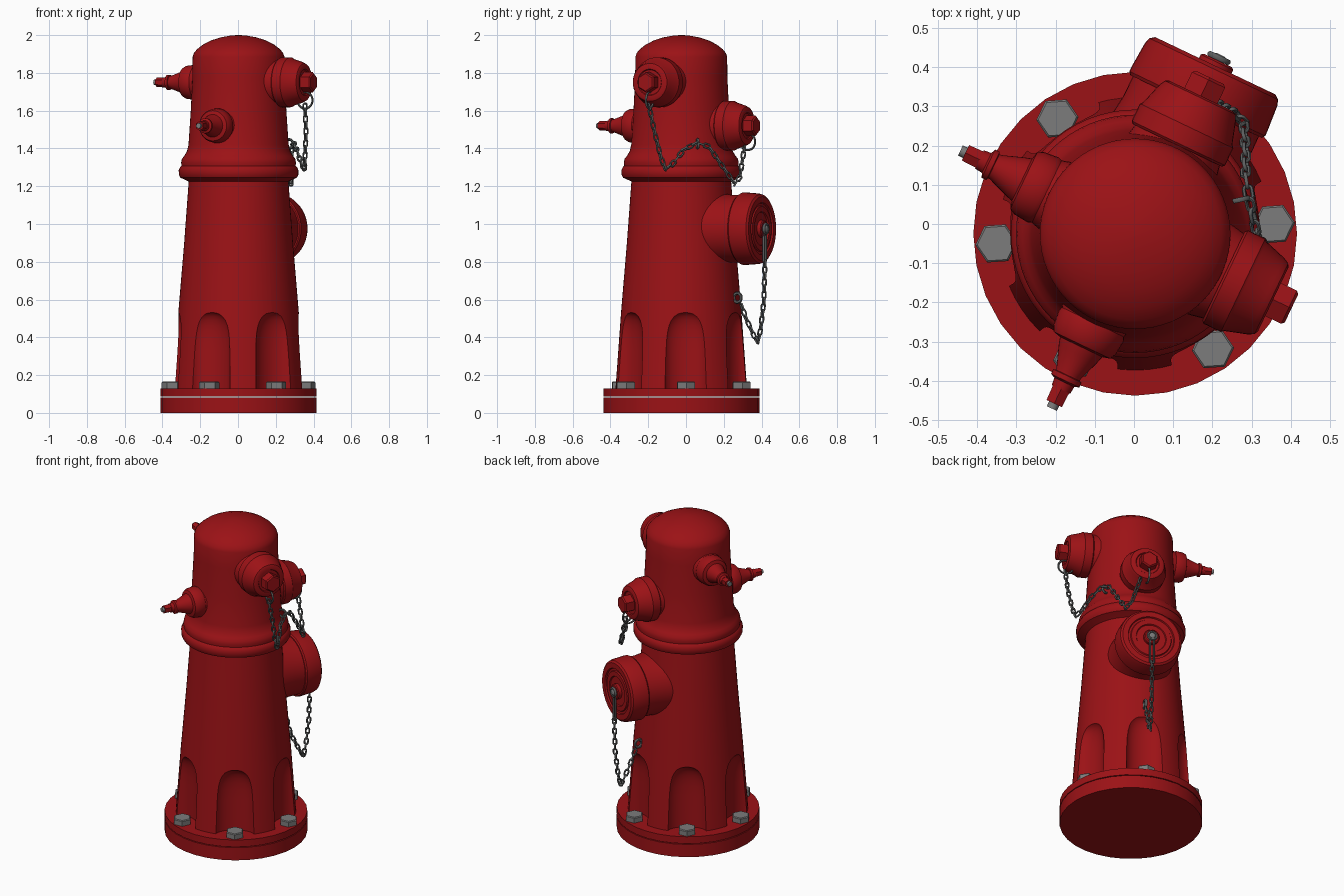
import bpy, bmesh
from math import sin, cos, pi, radians
from mathutils import Matrix, Vector

cube = bpy.data.objects.get("Cube")
if cube:
    bpy.data.objects.remove(cube, do_unlink=True)

CX, CY = 0.003, -0.025          # main axis of the hydrant
TURN = 64.5                     # heading of the rear outlets


def material(name, rgb):
    m = bpy.data.materials.new(name)
    m.use_nodes = True
    m.diffuse_color = (*rgb, 1)
    m.node_tree.nodes["Principled BSDF"].inputs["Base Color"].default_value = (*rgb, 1)
    return m


RED = material("red paint", (0.33, 0.006, 0.008))
STEEL = material("bolt grey", (0.20, 0.20, 0.20))
CHAIN = material("chain grey", (0.11, 0.115, 0.115))


def finish(bm, name, mat, matrix=Matrix(), angle=32):
    bmesh.ops.remove_doubles(bm, verts=bm.verts, dist=1e-5)
    bmesh.ops.recalc_face_normals(bm, faces=bm.faces)
    me = bpy.data.meshes.new(name)
    bm.to_mesh(me)
    bm.free()
    me.materials.append(mat)
    ob = bpy.data.objects.new(name, me)
    ob.matrix_world = matrix
    bpy.context.collection.objects.link(ob)
    smooth(ob, angle)
    return ob


def smooth(ob, angle=32):
    bpy.ops.object.select_all(action='DESELECT')
    ob.select_set(True)
    bpy.context.view_layer.objects.active = ob
    bpy.ops.object.shade_smooth_by_angle(angle=radians(angle))


def lathe(bm, profile, segs, matrix=Matrix()):
    """Spin (height, radius) pairs round local z and close both ends."""
    pts = [(profile[0][0], 0)] + list(profile) + [(profile[-1][0], 0)]
    rings = []
    for h, r in pts:
        if r == 0:
            rings.append([bm.verts.new(matrix @ Vector((0, 0, h)))] * segs)
        else:
            rings.append([bm.verts.new(matrix @ Vector((r * cos(2 * pi * k / segs),
                          r * sin(2 * pi * k / segs), h))) for k in range(segs)])
    for a, b in zip(rings, rings[1:]):
        for k in range(segs):
            n = (k + 1) % segs
            quad = list(dict.fromkeys((a[k], a[n], b[n], b[k])))
            if len(quad) > 2:
                bm.faces.new(quad)


def turned(name, profile, segs, mat, matrix):
    bm = bmesh.new()
    lathe(bm, profile, segs)
    return finish(bm, name, mat, matrix)


def upright(z=0):
    return Matrix.Translation((CX, CY, z))


def outward(z, heading):
    """Local z runs out from the main axis along the heading."""
    return upright(z) @ Matrix.Rotation(radians(heading), 4, 'Z') @ Matrix.Rotation(pi / 2, 4, 'Y')


def at(dist, z, heading=TURN):
    return outward(z, heading) @ Vector((0, 0, dist))


# Flange, in two plates with a fine joint
turned("flange_lower", [(0, .413), (.081, .413)], 32, RED, upright())
turned("flange_upper", [(.086, .413), (.13, .413)], 32, RED, upright())

# Barrel with collar and dome
barrel = turned("barrel", [
    (.1, .35), (.13, .348), (.53, .319), (.9, .288), (1.225, .264), (1.235, .285),
    (1.245, .308), (1.26, .316), (1.285, .317), (1.302, .309), (1.308, .302),
    (1.325, .304), (1.345, .3), (1.36, .288), (1.385, .273), (1.42, .265),
    (1.6, .253), (1.78, .244), (1.885, .243), (1.905, .236), (1.925, .22),
    (1.95, .188), (1.972, .145), (1.988, .095), (1.997, .045), (2.0, .01)],
    64, RED, upright())

# Arched pockets above the flange bolts
bm = bmesh.new()
arch = [(.05, 1)] + [(.33 + .205 * t, (1 - t ** 3) ** (1 / 3)) for t in (0, .3, .5, .65, .78, .88, .95, .985)]
arch.append((.536, .08))
for i in range(6):
    place = (Matrix.Rotation(radians(4 + 60 * i), 4, 'Z') @ Matrix.Translation((.345, 0, 0))
             @ Matrix.Diagonal((.07, .113, 1, 1)))
    lathe(bm, arch, 32, place)
cutter = finish(bm, "pocket_cutter", RED, upright())
cutter.hide_render = True
bpy.context.view_layer.objects.active = barrel
mod = barrel.modifiers.new("pockets", 'BOOLEAN')
mod.operation, mod.solver, mod.object = 'DIFFERENCE', 'EXACT', cutter
bpy.ops.object.modifier_move_to_index(modifier=mod.name, index=0)
bpy.ops.object.modifier_apply(modifier=mod.name)
bpy.data.objects.remove(cutter, do_unlink=True)
smooth(barrel)

# Flange bolts
for i in range(6):
    m = upright() @ Matrix.Rotation(radians(4 + 60 * i), 4, 'Z') @ Matrix.Translation((.355, 0, 0))
    turned(f"flange_bolt_{i + 1}", [(.12, .054), (.16, .054), (.165, .049)], 6, STEEL, m)

# Large low outlet with ringed cap
big = outward(.975, TURN)
turned("large_outlet_neck", [(.1, .2), (.24, .187), (.3, .179), (.38, .178)], 48, RED, big)
turned("large_outlet_cap", [
    (.36, .186), (.368, .192), (.38, .192), (.45, .187), (.466, .182), (.475, .17),
    (.475, .138), (.466, .134), (.466, .122), (.473, .118), (.473, .09),
    (.466, .086), (.466, .06)], 48, RED, big)
turned("large_outlet_boss", [(.45, .046), (.485, .046), (.49, .04)], 24, RED, big)
turned("large_outlet_pin", [(.48, .018), (.502, .018), (.506, .012)], 16, STEEL, big)

# Two capped hose outlets
for name, z, heading in (("side", 1.75, TURN - 90), ("rear", 1.52, TURN)):
    m = outward(z, heading)
    turned(f"{name}_outlet_neck", [(.12, .14), (.22, .126), (.25, .12), (.27, .12)], 40, RED, m)
    turned(f"{name}_outlet_cap", [
        (.25, .126), (.256, .132), (.305, .132), (.312, .126), (.37, .108), (.385, .1),
        (.39, .09), (.39, .07), (.384, .066), (.384, .02)], 40, RED, m)
    turned(f"{name}_outlet_nut", [(.37, .054), (.435, .054), (.442, .046)], 6, RED, m)

# Two small stepped valves
for name, z, heading in (("front", 1.52, TURN + 180), ("left", 1.75, TURN + 90)):
    m = outward(z, heading)
    turned(f"{name}_valve_body", [
        (.15, .105), (.23, .094), (.25, .088), (.26, .092), (.3, .088), (.315, .08),
        (.32, .06), (.34, .054), (.395, .034), (.4, .034), (.402, .04), (.415, .04),
        (.42, .028), (.44, .026)], 32, RED, m)
    turned(f"{name}_valve_nut", [(.42, .027), (.48, .025)], 6, RED, m)
    turned(f"{name}_valve_tip", [(.47, .015), (.494, .014)], 12, STEEL, m)


def add_link(bm, centre, along, side, length, width, wire):
    """Oval wire loop, long way along one axis, wide along another."""
    u = Vector(along).normalized()
    v = Vector(side)
    v = (v - u * v.dot(u)).normalized()
    w = u.cross(v)
    rad, half = width / 2 - wire, max(0, (length - width) / 2)
    rows = []
    for k in range(16):
        a = 2 * pi * (k + .5) / 16
        out = u * cos(a) + v * sin(a)
        mid = Vector(centre) + out * rad + u * (half if cos(a) > 0 else -half)
        rows.append([bm.verts.new(mid + (out * cos(b) + w * sin(b)) * wire)
                     for b in (2 * pi * j / 6 for j in range(6))])
    for k in range(16):
        a, b = rows[k], rows[(k + 1) % 16]
        for j in range(6):
            n = (j + 1) % 6
            bm.faces.new((a[j], a[n], b[n], b[j]))


def add_chain(bm, points, pitch=.033):
    """Links at even steps along a path, each turned a quarter from the last."""
    pts = [Vector(p) for p in points]
    left, count = 0, 0
    for a, b in zip(pts, pts[1:]):
        step = b - a
        u = step.normalized()
        v = u.cross(Vector((.3, .8, .2))).normalized()
        w = u.cross(v)
        d = left
        while d < step.length:
            s = v + w if count % 2 else v - w
            add_link(bm, a + u * d, u, s, .048, .031, .0052)
            count += 1
            d += pitch
        left = d - step.length


# Chain joining the two hose caps, slung from an eye on the barrel
bm = bmesh.new()
add_chain(bm, [(.355, -.195, 1.62), (.36, -.165, 1.48), (.355, -.135, 1.36), (.352, -.11, 1.29),
               (.335, -.07, 1.32), (.31, -.01, 1.395), (.295, .06, 1.43), (.285, .12, 1.41),
               (.285, .19, 1.31), (.28, .26, 1.21), (.255, .285, 1.25), (.21, .31, 1.41)])
out = at(1, 0, 12) - at(0, 0, 12)
add_link(bm, at(.28, 1.425, 18), (0, 0, 1), out, .06, .06, .007)
for z, heading in ((1.655, TURN - 90), (1.435, TURN)):
    add_link(bm, at(.39, z, heading), (0, 0, 1), at(1, 0, heading) - at(0, 0, heading), .1, .1, .006)
finish(bm, "hose_cap_chain", CHAIN, angle=60)

# Chain from the large cap to an eye on the barrel
bm = bmesh.new()
side = at(1, 0, TURN + 90) - at(0, 0, TURN + 90)
out = at(1, 0) - at(0, 0)
add_link(bm, at(.497, .975), (0, 0, 1), side, .066, .066, .008)
add_link(bm, at(.49, .895), (0, 0, 1), side, .21, .036, .006)
add_chain(bm, [at(.49, .79), at(.485, .6), at(.465, .44), at(.448, .375),
               at(.425, .41), at(.38, .5), at(.345, .59)])
add_link(bm, at(.33, .61), (0, 0, 1), out, .066, .06, .009)
finish(bm, "large_cap_chain", CHAIN, angle=60)
